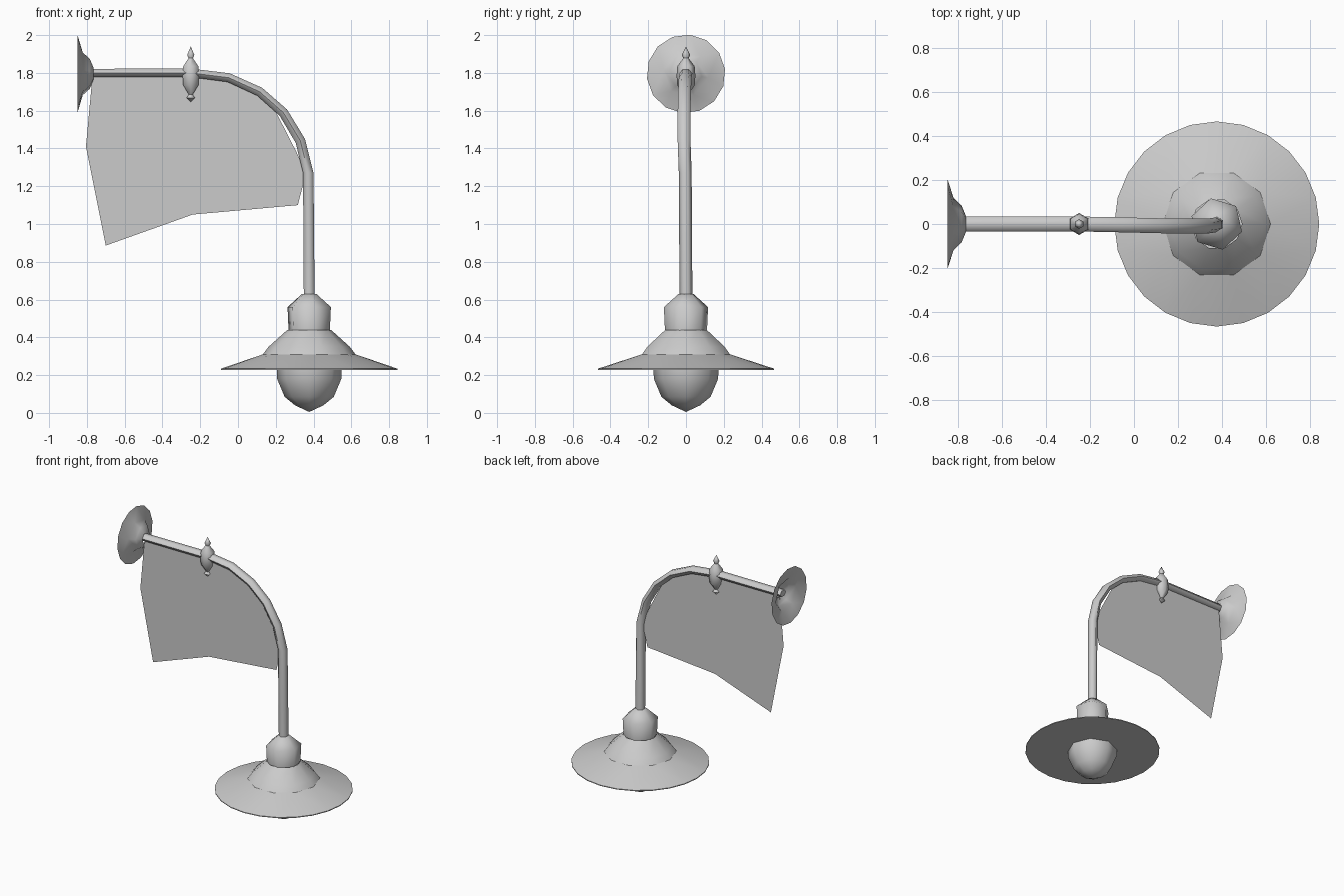
import bpy, bmesh, math
from mathutils import Vector, Matrix

cube = bpy.data.objects.get("Cube")
if cube:
    bpy.data.objects.remove(cube, do_unlink=True)

grey = bpy.data.materials.new("plain grey")
grey.use_nodes = True
grey.diffuse_color = (0.6, 0.6, 0.6, 1)
grey.node_tree.nodes["Principled BSDF"].inputs["Base Color"].default_value = (0.6, 0.6, 0.6, 1)

LAMP_X = 0.377
PIPE_Z = 1.8


def finish(name, bm, angle=50):
    """Turn a bmesh into a named, shaded object."""
    mesh = bpy.data.meshes.new(name)
    bm.to_mesh(mesh)
    bm.free()
    mesh.materials.append(grey)
    obj = bpy.data.objects.new(name, mesh)
    bpy.context.collection.objects.link(obj)
    bpy.ops.object.select_all(action='DESELECT')
    obj.select_set(True)
    bpy.context.view_layer.objects.active = obj
    if angle:
        bpy.ops.object.shade_smooth_by_angle(angle=math.radians(angle))
    return obj


def skin(bm, rings):
    """Join neighbouring rings of any vertex count, walking both by angle."""
    for a, b in zip(rings, rings[1:]):
        i = j = 0
        na, nb = len(a), len(b)
        while i < na or j < nb:
            if na == nb:
                bm.faces.new((a[i], a[(i + 1) % na], b[(i + 1) % nb], b[i]))
                i, j = i + 1, j + 1
            elif j >= nb or (i < na and (i + 0.5) / na <= (j + 0.5) / nb):
                bm.faces.new((a[i % na], a[(i + 1) % na], b[j % nb]))
                i += 1
            else:
                bm.faces.new((a[i % na], b[(j + 1) % nb], b[j % nb]))
                j += 1


def lathe(name, profile, place, cap_start=False, cap_end=False, phase=0, angle=50):
    """Surface from (radius, height, sides) rings around the local z axis."""
    bm = bmesh.new()
    rings = []
    for r, z, sides in profile:
        turn = [phase + math.tau * k / sides for k in range(sides)]
        rings.append([bm.verts.new((r * math.cos(t), r * math.sin(t), z)) for t in turn])
    skin(bm, rings)
    if cap_start:
        bm.faces.new(rings[0][::-1])
    if cap_end:
        bm.faces.new(rings[-1])
    bmesh.ops.remove_doubles(bm, verts=bm.verts, dist=0.0005)
    bm.transform(place)
    return finish(name, bm, angle)


def sided(profile, sides):
    return [(r, z, sides) for r, z in profile]


# Lamp head
at_lamp = Matrix.Translation((LAMP_X, 0, 0))
lathe("lamp_shade", [(0.467, 0.228, 24), (0.467, 0.234, 24), (0.245, 0.31, 10),
                     (0.215, 0.35, 10), (0.115, 0.44, 10)],
      at_lamp, cap_start=True, angle=35)
lathe("lamp_holder", sided([(0.114, 0.43), (0.12, 0.56), (0.04, 0.63)], 6),
      at_lamp, cap_end=True, phase=math.radians(43), angle=65)
lathe("bulb", sided([(0, 0.005), (0.075, 0.04), (0.13, 0.085), (0.17, 0.18), (0.172, 0.23)], 8),
      at_lamp, angle=65)

# Wall plate, open at the back
lathe("wall_plate", [(0.208, -0.85, 14), (0.12, -0.822, 6), (0.085, -0.785, 6), (0.035, -0.765, 6)],
      Matrix.Translation((0, 0, PIPE_Z - 0.005)) @ Matrix.Rotation(math.pi / 2, 4, 'Y'),
      phase=math.radians(20), angle=40)

# Finial with its spike and lower bead
finial = {
    "finial_body": [(0.012, 1.685), (0.046, 1.735), (0.05, 1.785), (0.046, 1.835), (0.012, 1.88)],
    "finial_spike": [(0.01, 1.87), (0.022, 1.895), (0, 1.94)],
    "finial_bead": [(0, 1.645), (0.025, 1.668), (0.008, 1.69)],
}
for name, profile in finial.items():
    lathe(name, sided(profile, 6), Matrix.Translation((-0.25, 0, 0)), phase=math.pi / 2, angle=60)

# Bent pipe, a little flatter in its bending plane
path = [(-0.8, 0, 1.8), (-0.25, 0, 1.8), (-0.05, -0.004, 1.775), (0.115, -0.008, 1.7),
        (0.24, -0.01, 1.59), (0.33, -0.01, 1.44), (0.372, -0.004, 1.27), (LAMP_X, 0, 0.6)]
path = [Vector(p) for p in path]
bm = bmesh.new()
rings = []
for k, p in enumerate(path):
    along = (path[min(k + 1, len(path) - 1)] - path[max(k - 1, 0)]).normalized()
    if k == 1:
        along = Vector((1, 0, 0))
    if k == len(path) - 2:
        along = Vector((0, 0, -1))
    side = Vector((0, 1, 0))
    out = side.cross(along).normalized()
    flat = 0.025 + 0.008 * k / (len(path) - 1)
    rings.append([bm.verts.new(p + side * 0.034 * math.cos(t) + out * flat * math.sin(t))
                  for t in (math.tau * n / 6 for n in range(6))])
skin(bm, rings)
bm.faces.new(rings[0])
bm.faces.new(rings[-1][::-1])
bmesh.ops.recalc_face_normals(bm, faces=bm.faces)
finish("bent_pipe", bm, 65)

# Flat sheet hanging under the pipe
bm = bmesh.new()
outline = [(-0.77, 1.79), (-0.805, 1.41), (-0.70, 0.886), (-0.24, 1.05), (0.317, 1.10),
           (0.36, 1.27), (0.31, 1.38), (0.2, 1.595), (0.1, 1.695), (-0.05, 1.77), (-0.25, 1.79)]
bm.faces.new([bm.verts.new((x, 0, z)) for x, z in outline])
finish("hanging_panel", bm, 0)
